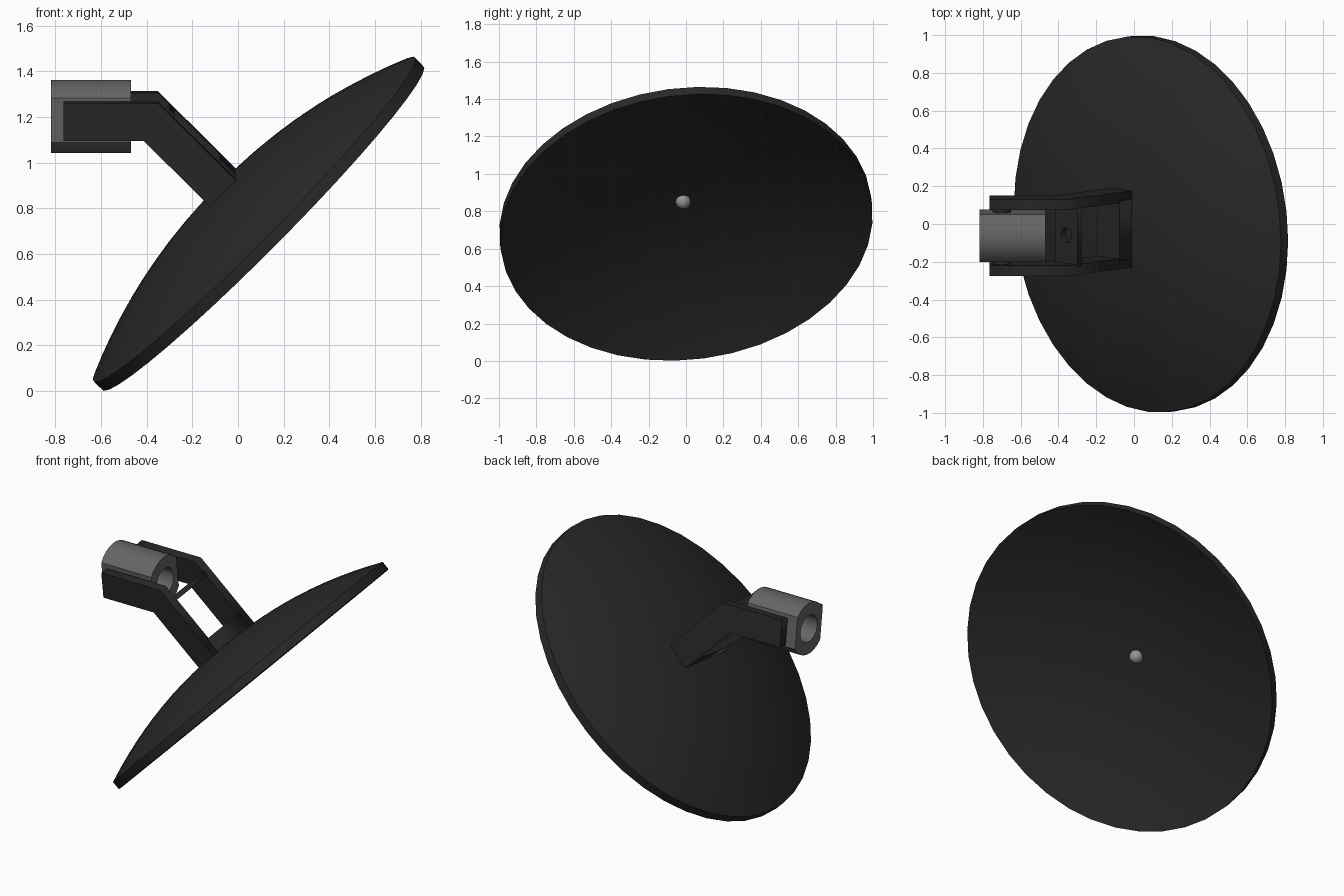
import bpy, bmesh, math
from mathutils import Matrix

if "Cube" in bpy.data.objects:
    bpy.data.objects.remove(bpy.data.objects["Cube"])

# Whole lamp is rolled slightly about x; shade and arm lean 45 degrees
ROLL = Matrix.Translation((0, 0, 0.733)) @ Matrix.Rotation(math.radians(7.5), 4, 'X')
LEAN = Matrix.Rotation(math.radians(-45), 4, 'Y')
SIDE = Matrix.Rotation(math.radians(90), 4, 'X')
ALONG_X = Matrix(((0, 0, 1, 0), (1, 0, 0, 0), (0, 1, 0, 0), (0, 0, 0, 1)))


def material(name, v):
    m = bpy.data.materials.new(name)
    m.diffuse_color = (v, v, v, 1)
    m.use_nodes = True
    m.node_tree.nodes["Principled BSDF"].inputs["Base Color"].default_value = m.diffuse_color
    return m


black = material("black_paint", 0.022)
metal = material("grey_metal", 0.13)
light = material("light_grey", 0.3)


def finish(name, bm, matrix, mat, smooth=False):
    bmesh.ops.recalc_face_normals(bm, faces=bm.faces)
    me = bpy.data.meshes.new(name)
    bm.to_mesh(me)
    bm.free()
    ob = bpy.data.objects.new(name, me)
    bpy.context.collection.objects.link(ob)
    ob.matrix_world = ROLL @ matrix
    me.materials.append(mat)
    if smooth:
        bpy.ops.object.select_all(action='DESELECT')
        ob.select_set(True)
        bpy.context.view_layer.objects.active = ob
        bpy.ops.object.shade_smooth_by_angle(angle=math.radians(30))
    return ob


def extruded(name, loops, depth, matrix, mat, smooth=False):
    """Outline plus optional hole loops, filled and extruded both ways along local z."""
    cu = bpy.data.curves.new(name, 'CURVE')
    cu.dimensions, cu.fill_mode, cu.extrude = '2D', 'BOTH', depth / 2
    for pts in loops:
        sp = cu.splines.new('POLY')
        sp.points.add(len(pts) - 1)
        for p, (x, y) in zip(sp.points, pts):
            p.co = (x, y, 0, 1)
        sp.use_cyclic_u = True
    tmp = bpy.data.objects.new(name + "_curve", cu)
    bpy.context.collection.objects.link(tmp)
    bpy.context.view_layer.update()
    bm = bmesh.new()
    bm.from_mesh(tmp.evaluated_get(bpy.context.evaluated_depsgraph_get()).to_mesh())
    bmesh.ops.remove_doubles(bm, verts=bm.verts, dist=1e-5)
    bpy.data.objects.remove(tmp)
    return finish(name, bm, matrix, mat, smooth)


def arc(r, a0, a1, n):
    return [(r * math.cos(a0 + (a1 - a0) * i / n), r * math.sin(a0 + (a1 - a0) * i / n))
            for i in range(n + 1)]


def circle(r, n):
    return arc(r, 0, math.tau, n)[:-1]


def rect(hx, hy):
    return [(-hx, -hy), (hx, -hy), (hx, hy), (-hx, hy)]


# Shallow dish: revolved shell with an upright rim wall
HALF, RISE, STEPS = 0.027, 0.205, 12
curve = [(i / STEPS, RISE * (1 - (i / STEPS) ** 2.15)) for i in range(STEPS + 1)]
profile = [(r, z + HALF) for r, z in curve] + [(r, z - HALF) for r, z in reversed(curve)]
bm = bmesh.new()
vs = [bm.verts.new((r, 0, z)) for r, z in profile]
edges = [bm.edges.new(p) for p in zip(vs, vs[1:])]
bmesh.ops.spin(bm, geom=vs + edges, cent=(0, 0, 0), axis=(0, 0, 1),
               angle=math.tau, steps=40, use_duplicate=False)
bmesh.ops.remove_doubles(bm, verts=bm.verts, dist=1e-4)
bmesh.ops.dissolve_degenerate(bm, dist=1e-5, edges=bm.edges)
DISH = Matrix.Translation((0.09, 0, 0)) @ LEAN
finish("dish", bm, DISH, black, True)

# Small knob at the middle of the hollow side
bm = bmesh.new()
bmesh.ops.create_uvsphere(bm, u_segments=12, v_segments=8, radius=0.041)
finish("centre_knob", bm, DISH @ Matrix.Translation((0, 0, 0.17)), light, True)

# Bent side plates of the arm
bend = [(-0.765, 0.393), (-0.413, 0.393), (-0.122, 0.102), (-0.008, 0.216),
        (-0.351, 0.559), (-0.765, 0.559)]
for s, side in ((-1, "near"), (1, "far")):
    extruded("arm_plate_" + side, [bend], 0.056,
             Matrix.Translation((0, s * 0.177, 0)) @ SIDE, black)
    # Pivot pin joining plate and socket
    extruded("pivot_pin_" + side, [circle(0.05, 12)], 0.05,
             Matrix.Translation((-0.7, s * 0.137, 0.474)) @ SIDE, black, True)

# Block joining the arm to the dish, and the pierced cross plate at the bend
extruded("arm_base", [rect(0.081, 0.16)], 0.1,
         Matrix.Translation((-0.1, 0, 0.194)) @ LEAN, black)
extruded("cross_plate", [rect(0.081, 0.16), circle(0.04, 12)], 0.03,
         Matrix.Translation((-0.347, 0, 0.441)) @ LEAN, black)

# Hollow socket: round tube with flattened sides
a = math.acos(0.127 / 0.16)
outline = arc(0.16, a, math.pi - a, 8) + arc(0.16, math.pi + a, math.tau - a, 8)
extruded("socket_tube", [outline, circle(0.085, 20)], 0.35,
         Matrix.Translation((-0.643, 0, 0.474)) @ ALONG_X, metal, True)
